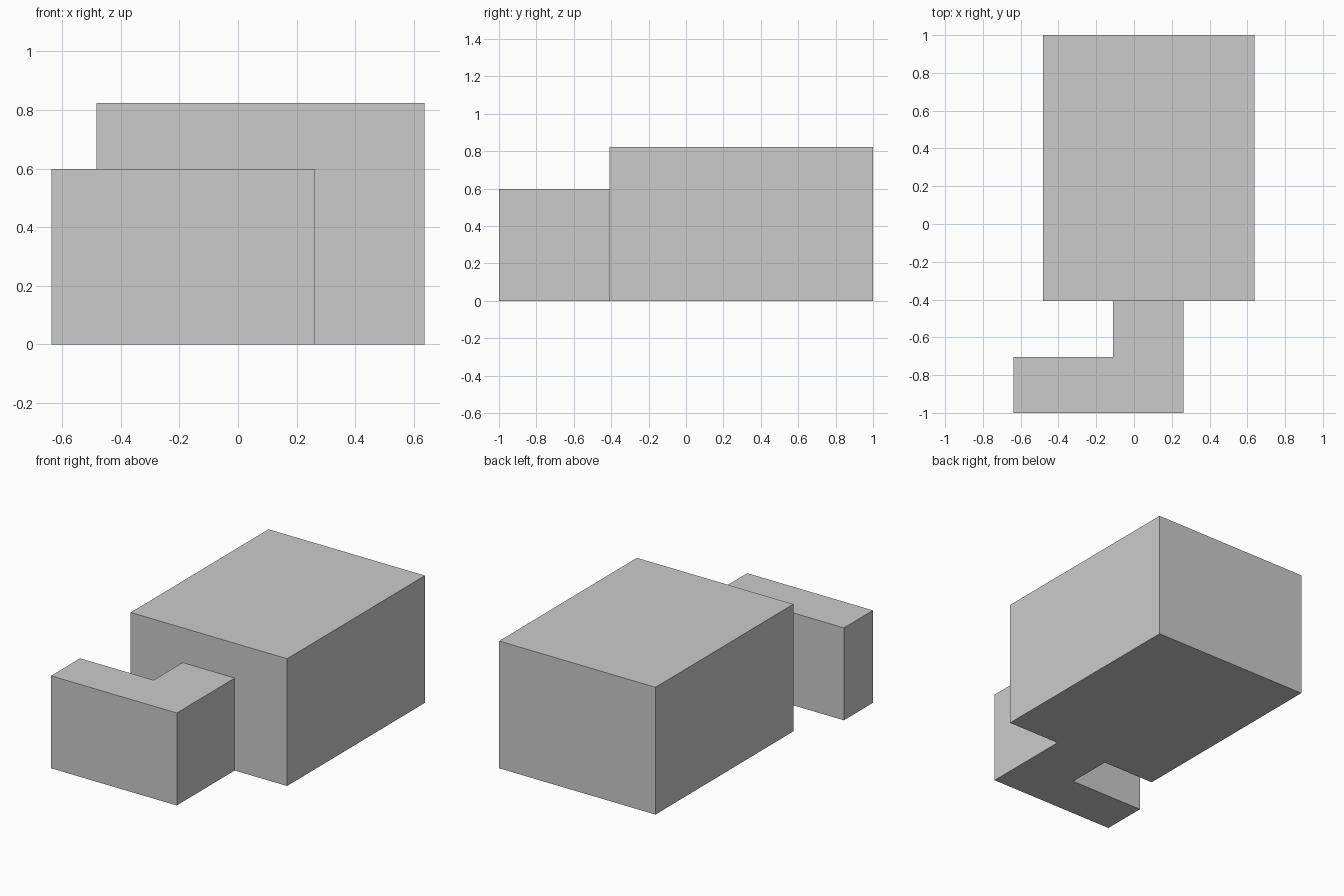
import bpy
import bmesh

if "Cube" in bpy.data.objects:
    bpy.data.objects.remove(bpy.data.objects["Cube"])


def extrude_footprint(name, points, height):
    """Raise a flat outline from the ground into a closed solid."""
    bm = bmesh.new()
    base = bm.faces.new([bm.verts.new((x, y, 0)) for x, y in points])
    top = bmesh.ops.extrude_face_region(bm, geom=[base], use_keep_orig=True)
    verts = [g for g in top["geom"] if isinstance(g, bmesh.types.BMVert)]
    bmesh.ops.translate(bm, verts=verts, vec=(0, 0, height))
    bmesh.ops.recalc_face_normals(bm, faces=bm.faces)
    mesh = bpy.data.meshes.new(name)
    bm.to_mesh(mesh)
    bm.free()
    obj = bpy.data.objects.new(name, mesh)
    bpy.context.collection.objects.link(obj)
    return obj


WALL_Y = -0.408  # front wall of the main block

# Large rear block
extrude_footprint("main_block", [
    (-0.482, WALL_Y), (0.637, WALL_Y), (0.637, 1.0), (-0.482, 1.0)], 0.823)

# Lower L-shaped wing joined to the front wall
extrude_footprint("front_wing", [
    (-0.637, -1.0), (0.262, -1.0), (0.262, WALL_Y),
    (-0.111, WALL_Y), (-0.111, -0.704), (-0.637, -0.704)], 0.598)
